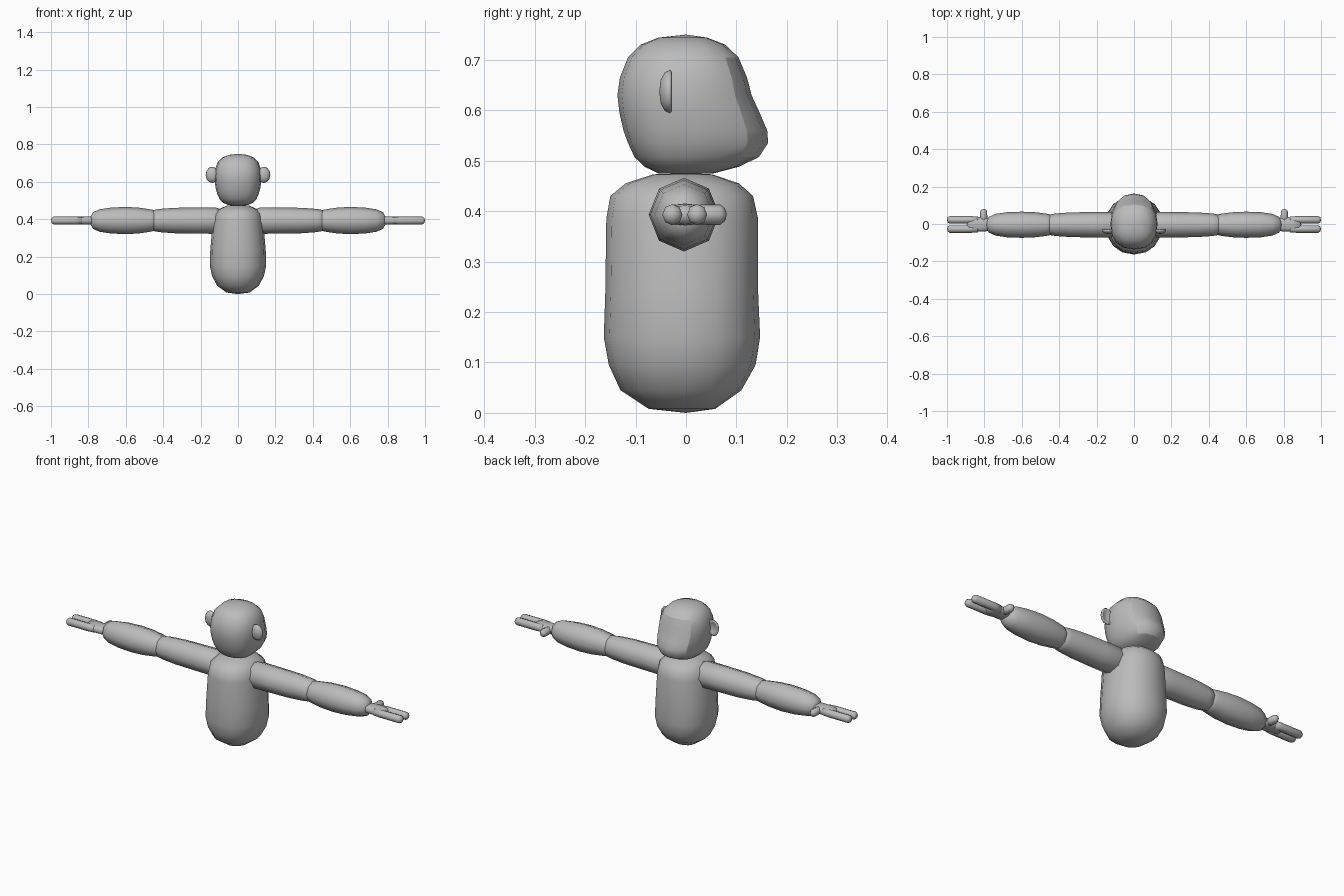
import bpy, bmesh, math
from mathutils import Vector

grey = bpy.data.materials.new("plain grey")
grey.diffuse_color = (0.5, 0.5, 0.5, 1)


def loft(name, rings, place, sides=16, power=2.0, keep=None, mirror=False):
    """Rings are (t, half u, v plus[, v minus]); place maps (t, u, v) to xyz."""
    bm = bmesh.new()
    loops = []
    for t, ru, vp, *rest in rings:
        vm = rest[0] if rest else vp
        loop = []
        for i in range(sides):
            a = 2 * math.pi * i / sides
            c, s = math.cos(a), math.sin(a)
            u = ru * math.copysign(abs(c) ** (2 / power), c)
            v = abs(s) ** (2 / power) * (vp if s > 0 else -vm)
            loop.append(bm.verts.new(place(t, u, v)))
        loops.append(loop)
    for lo, hi in zip(loops, loops[1:]):
        for i in range(sides):
            j = (i + 1) % sides
            bm.faces.new((lo[i], lo[j], hi[j], hi[i]))
    bmesh.ops.remove_doubles(bm, verts=bm.verts, dist=1e-5)
    bmesh.ops.recalc_face_normals(bm, faces=bm.faces)
    if keep:
        drop = [f for f in bm.faces if not keep(f.calc_center_median())]
        bmesh.ops.delete(bm, geom=drop, context='FACES')
    for f in bm.faces:
        f.smooth = True
    mesh = bpy.data.meshes.new(name)
    bm.to_mesh(mesh)
    bm.free()
    mesh.materials.append(grey)
    ob = bpy.data.objects.new(name, mesh)
    bpy.context.collection.objects.link(ob)
    if mirror:
        ob.modifiers.new("mirror", 'MIRROR').use_mirror_merge = False
    return ob


def upright(t, u, v):
    return Vector((u, v, t))


def sideways(cy):
    return lambda t, u, v: Vector((t, cy + u, 0.393 + v))


# torso: rounded barrel
loft("torso", [
    (0, 0, 0), (0.008, 0.062, 0.058, 0.074), (0.045, 0.112, 0.11, 0.13),
    (0.095, 0.138, 0.138, 0.153), (0.15, 0.151, 0.147, 0.163),
    (0.24, 0.148, 0.143, 0.16), (0.385, 0.135, 0.143, 0.158),
    (0.43, 0.125, 0.133, 0.15), (0.455, 0.1, 0.105, 0.12),
    (0.473, 0.058, 0.052, 0.065), (0.475, 0, 0)], upright, power=2.2)

# head and separate face panel share one loft
head_rings = [
    (0.473, 0, 0), (0.475, 0.05, 0.055, 0.055), (0.488, 0.08, 0.105, 0.082),
    (0.507, 0.098, 0.144, 0.102), (0.535, 0.111, 0.163, 0.115),
    (0.56, 0.118, 0.161, 0.124), (0.595, 0.124, 0.146, 0.132),
    (0.63, 0.126, 0.13, 0.136), (0.665, 0.123, 0.121, 0.131),
    (0.705, 0.109, 0.104, 0.115), (0.73, 0.084, 0.078, 0.09),
    (0.744, 0.05, 0.042, 0.055), (0.75, 0, 0)]


def in_face(c):
    # front quarter of the head between chin and brow
    return 0.507 < c.z < 0.705 and c.y > 0.07 and abs(c.x) < 0.085


loft("head", head_rings, upright, power=2.4, keep=lambda c: not in_face(c))
loft("face", head_rings, upright, power=2.4, keep=in_face)

# ears: shallow cups opening forward
loft("ear", [
    (-0.053, 0, 0), (-0.05, 0.018, 0.024), (-0.042, 0.03, 0.038),
    (-0.032, 0.035, 0.0435), (-0.028, 0.031, 0.039),
    (-0.034, 0.021, 0.027), (-0.039, 0, 0)],
    lambda t, u, v: Vector((0.138 + u, t, 0.637 + v)), 12, mirror=True)

# upper arms and forearms
loft("upper_arm", [
    (0.09, 0, 0), (0.095, 0.06, 0.06), (0.12, 0.069, 0.071),
    (0.22, 0.068, 0.07), (0.34, 0.066, 0.068), (0.42, 0.06, 0.062),
    (0.47, 0.052, 0.053), (0.48, 0, 0)], sideways(-0.004), 8, mirror=True)
loft("forearm", [
    (0.42, 0, 0), (0.43, 0.051, 0.052), (0.47, 0.06, 0.06),
    (0.53, 0.067, 0.069), (0.6, 0.07, 0.073), (0.68, 0.067, 0.069),
    (0.74, 0.058, 0.06), (0.776, 0.042, 0.044), (0.788, 0.022, 0.022),
    (0.79, 0, 0)], sideways(-0.004), 8, mirror=True)

# hands: flat palm, two fingers and a thumb
loft("palm", [
    (0.77, 0, 0), (0.772, 0.028, 0.019), (0.792, 0.038, 0.022),
    (0.85, 0.04, 0.021), (0.885, 0.036, 0.018), (0.895, 0, 0)],
    sideways(-0.002), 12, power=2.6, mirror=True)
finger_rings = [(0.83, 0, 0), (0.835, 0.018, 0.019), (0.87, 0.02, 0.021),
                (0.985, 0.02, 0.021), (0.996, 0.014, 0.014), (1.0, 0, 0)]
for name, y in (("inner_finger", 0.022), ("outer_finger", -0.027)):
    loft(name, finger_rings, sideways(y), 8, mirror=True)
loft("thumb", [
    (0.0, 0, 0), (0.005, 0.02, 0.019), (0.04, 0.02, 0.02),
    (0.068, 0.018, 0.02), (0.077, 0.012, 0.013), (0.081, 0, 0)],
    lambda t, u, v: Vector((0.804 + u, t, 0.393 + v)), 8, mirror=True)
